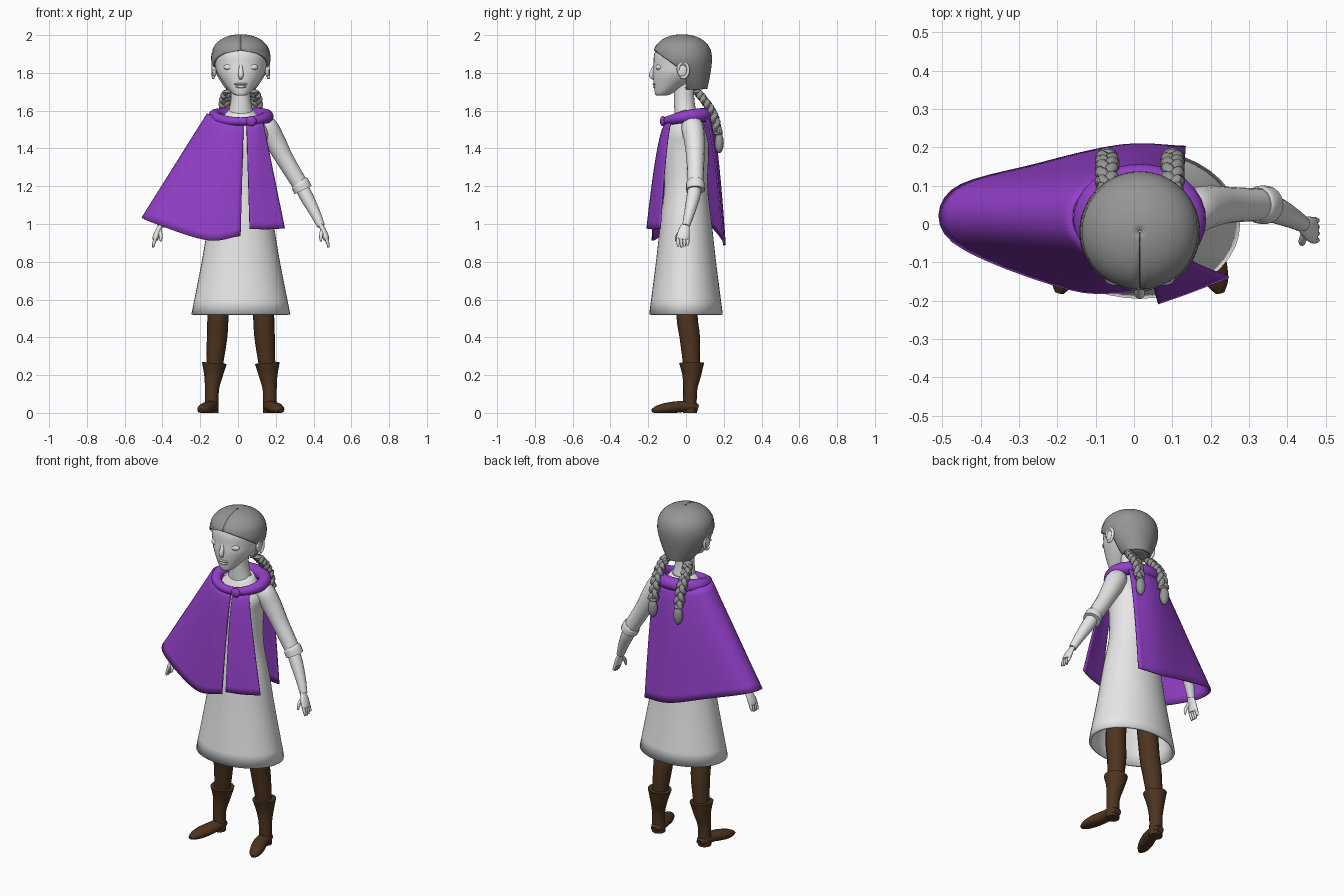
import bpy
import bmesh
from math import sin, cos, pi, radians, acos
from mathutils import Vector, Matrix

if "Cube" in bpy.data.objects:
    bpy.data.objects.remove(bpy.data.objects["Cube"])

MIDDLE = .015  # x of the body's middle line
SIDES = (("left", 1), ("right", -1))
ALONG_X, ALONG_Y, ALONG_Z = Matrix.Identity(3)


def material(name, *rgb):
    mat = bpy.data.materials.new(name)
    mat.use_nodes = True
    mat.diffuse_color = (*rgb, 1)
    mat.node_tree.nodes["Principled BSDF"].inputs["Base Color"].default_value = (*rgb, 1)
    return mat


WHITE = material("pale_grey", .8, .8, .8)
HAIR = material("hair_grey", .3, .3, .3)
PURPLE = material("cape_purple", .29, .05, .58)
BROWN = material("boot_brown", .075, .035, .014)


def spline(points, steps=4):
    """Smooth curve through tuples of any length."""
    knots = [Vector(point) for point in points]
    knots = [2 * knots[0] - knots[1]] + knots + [2 * knots[-1] - knots[-2]]
    curve = []
    for before, start, end, after in zip(knots, knots[1:], knots[2:], knots[3:]):
        for step in range(steps):
            t = step / steps
            leave, arrive = (end - before) / 2, (after - start) / 2
            bend = 3 * (end - start) - 2 * leave - arrive
            twist = 2 * (start - end) + leave + arrive
            curve.append(start + t * (leave + t * (bend + t * twist)))
    return curve + [knots[-2]]


def finish(name, bm, mat, thick=0):
    bmesh.ops.recalc_face_normals(bm, faces=bm.faces)
    mesh = bpy.data.meshes.new(name)
    bm.to_mesh(mesh)
    bm.free()
    mesh.materials.append(mat)
    for face in mesh.polygons:
        face.use_smooth = True
    mesh.set_sharp_from_angle(angle=radians(45))
    part = bpy.data.objects.new(name, mesh)
    bpy.context.collection.objects.link(part)
    if thick:
        modifier = part.modifiers.new("thickness", "SOLIDIFY")
        modifier.thickness = thick
        modifier.offset = 0


def skin(name, rows, mat, closed=True, capped=True, thick=0):
    """Join rows of points into a surface that never dips below the ground."""
    bm = bmesh.new()
    grid = [[bm.verts.new((x, y, max(z, 0))) for x, y, z in row] for row in rows]
    count = len(grid[0])
    for low, high in zip(grid, grid[1:]):
        for i in range(count if closed else count - 1):
            j = (i + 1) % count
            bm.faces.new((low[i], low[j], high[j], high[i]))
    if closed and capped:
        bm.faces.new(grid[0])
        bm.faces.new(grid[-1])
    finish(name, bm, mat, thick)


def arc(y, z, rx, ry, gap=0, count=40):
    """Level ellipse that leaves an angle open on both sides of the front."""
    angles = [gap + 2 * (pi - gap) * i / count for i in range(count + 1)]
    return [(MIDDLE + rx * sin(a), y - ry * cos(a), z) for a in angles]


def stack(name, rings, mat, **options):
    """Body part from level ellipses: y, z, x radius, y radius."""
    skin(name, [arc(*ring)[:-1] for ring in spline(rings)], mat, **options)


def tube(name, points, mat, side=1, ref=ALONG_Y, flat=1, steps=4, count=16):
    """Tube along x, y, z, radius; flat squeezes it across the ref axis."""
    path = spline(points, steps)
    centres = [Vector((MIDDLE + side * x, y, z)) for x, y, z, radius in path]
    rows = []
    for i, centre in enumerate(centres):
        tangent = centres[min(i + 1, len(path) - 1)] - centres[max(i - 1, 0)]
        across = tangent.cross(ref).normalized()
        up = across.cross(tangent).normalized()
        radius = path[i][-1]
        angles = [2 * pi * k / count for k in range(count)]
        rows.append([centre + radius * (up * cos(a) + flat * across * sin(a)) for a in angles])
    skin(name, rows, mat)


def ball(name, place, size, mat, side=1):
    x, y, z = place
    bm = bmesh.new()
    bmesh.ops.create_uvsphere(
        bm, u_segments=20, v_segments=12, radius=1,
        matrix=Matrix.Translation((MIDDLE + side * x, y, z)) @ Matrix.Diagonal((*size, 1)))
    finish(name, bm, mat)


# Dress, open at the hem
stack("dress", [(0, .52, .255, .188), (0, .8, .2, .152), (0, 1, .166, .13),
                (0, 1.2, .127, .108), (0, 1.4, .127, .114), (0, 1.5, .135, .095),
                (.01, 1.6, .06, .055)], WHITE, capped=False, thick=.014)

# Neck, head and face
stack("neck", [(-.01, 1.76, .055, .055), (-.01, 1.66, .053, .054), (0, 1.57, .07, .06)], WHITE)
stack("head", [(-.13, 1.68, .024, .026), (-.115, 1.695, .05, .05), (-.045, 1.785, .118, .13),
               (-.025, 1.84, .136, .147), (-.02, 1.9, .143, .148), (-.02, 1.95, .118, .122),
               (-.02, 1.98, .05, .05)], WHITE)
tube("nose", [(0, -.16, 1.85, .008), (0, -.182, 1.79, .014), (0, -.17, 1.77, .008)], WHITE)
ball("upper_lip", (0, -.164, 1.741), (.037, .013, .007), WHITE)
ball("lower_lip", (0, -.16, 1.727), (.03, .015, .008), WHITE)
for name, side in SIDES:
    ball(name + "_eye", (.06, -.142, 1.83), (.032, .019, .017), WHITE, side)
    ball(name + "_ear", (.14, -.02, 1.815), (.012, .027, .038), WHITE, side)
    rim = [radians(angle) for angle in range(-120, 181, 30)]
    tube(name + "_ear_rim", [(.146, -.015 + .027 * cos(a), 1.815 + .04 * sin(a), .008)
                             for a in rim], WHITE, side, ref=ALONG_X, steps=2)

# Hair cap: domed above, tapering to the nape, open where the face shows
hair_rows = []
for i in range(-12, 13):
    height = sin(pi / 2 * i / 12)
    if height > 0:
        z, y = 1.87 + .13 * height, -.02
        radius = max(.153 * (1 - height ** 2.6) ** .5, .002)
    else:
        taper = (-height) ** 1.5
        z, y, radius = 1.87 + .155 * height, -.02 + .055 * taper, .153 - .08 * taper
    hairline = -1.4 * max(0, z - 1.8)
    gap = acos(max(-1, min(1, (y - hairline) / radius)))
    hair_rows.append(arc(y, z, radius, radius, gap))
skin("hair", hair_rows, HAIR, closed=False, thick=.009)
ball("hair_underside", (0, .035, 1.722), (.07, .062, .012), HAIR)

# Braids: three woven strands, ties and a tuft
path = spline([(.07, .06, 1.7), (.085, .1, 1.65), (.085, .145, 1.58), (.085, .17, 1.48)], 10)
for name, side in SIDES:
    for strand in range(3):
        points = []
        for i, (x, y, z) in enumerate(path):
            turn = 2 * pi * (2.3 * i / len(path) + strand / 3)
            points.append((x + .017 * sin(turn), y + .011 * sin(2 * turn), z, .0155))
        tube(f"{name}_braid_strand_{strand}", points, HAIR, side, ref=ALONG_X, steps=1, count=8)
    for end, place in (("upper", path[0]), ("lower", path[-1])):
        ball(f"{name}_{end}_braid_tie", place, (.027, .025, .011), HAIR, side)
    ball(name + "_braid_tuft", (.085, .176, 1.43), (.028, .024, .055), HAIR, side)

# Arms with rolled sleeves and hands
for name, side in SIDES:
    tube(name + "_sleeve", [(.09, .02, 1.545, .035), (.135, .033, 1.515, .058),
                            (.18, .045, 1.44, .055), (.235, .05, 1.34, .047),
                            (.32, .05, 1.2, .042)], WHITE, side)
    tube(name + "_cuff", [(.308, .05, 1.22, .045), (.315, .05, 1.21, .05),
                          (.33, .05, 1.18, .05)], WHITE, side)
    tube(name + "_forearm", [(.31, .05, 1.22, .034), (.345, .04, 1.15, .036),
                             (.39, .02, 1.065, .029), (.425, 0, .99, .021)], WHITE, side)
    tube(name + "_palm", [(.42, 0, 1, .02), (.437, -.01, .965, .03), (.45, -.016, .93, .034),
                          (.453, -.018, .917, .03)], WHITE, side, flat=.5)
    for finger in range(4):
        y = .017 * finger - .042
        tip = .875 + .003 * (finger - 1) ** 2
        tube(f"{name}_finger_{finger}", [(.45, y, .93, .009), (.46, y, .9, .0085),
                                         (.465, y, tip, .005)], WHITE, side, count=8)
    tube(name + "_thumb", [(.43, -.025, .965, .011), (.424, -.046, .935, .01),
                           (.424, -.052, .908, .005)], WHITE, side, count=8)

# Legs and boots
for name, side in SIDES:
    tube(name + "_legging", [(.1, 0, .8, .06), (.12, .005, .52, .056), (.126, .02, .4, .054),
                             (.14, .03, .24, .043)], BROWN, side)
    tube(name + "_boot_shaft", [(.14, .03, .264, .066), (.145, .03, .2, .05),
                                (.153, .022, .12, .037), (.154, .02, 0, .037)], BROWN, side)
    tube(name + "_boot_foot", [(.152, .064, .026, .022), (.154, .03, .034, .037),
                               (.165, -.04, .032, .04), (.186, -.1, .024, .04),
                               (.202, -.15, .017, .03), (.21, -.18, .012, .012)],
         BROWN, side, ref=ALONG_X, flat=.75)


def drape(name, neckline, hem, rows=16):
    """Cloth falling from neckline to hem, filling out early in depth."""
    skirt = list(zip(spline(neckline, 6), spline(hem, 6)))
    cloth = []
    for row in range(rows + 1):
        t = row / rows
        cloth.append([(top.x + (low.x - top.x) * t, top.y + (low.y - top.y) * t ** .6,
                       top.z + (low.z - top.z) * t) for top, low in skirt])
    skin(name, cloth, PURPLE, closed=False, thick=.008)


# Cape: wide drape over the right arm and back, narrow panel at the left front
drape("cape_drape",
      [(.03, -.105, 1.53), (-.07, -.095, 1.55), (-.15, -.03, 1.58), (-.155, .05, 1.58),
       (-.09, .11, 1.57), (.02, .13, 1.57), (.13, .1, 1.57)],
      [(.014, -.174, .937), (-.17, -.168, .915), (-.472, -.045, 1.015), (-.476, .085, 1.03),
       (-.25, .155, .965), (-.03, .204, .9), (.135, .2, .887)])
drape("cape_left_panel",
      [(.045, -.105, 1.535), (.09, -.1, 1.54), (.13, -.075, 1.55)],
      [(.062, -.206, .975), (.15, -.175, .972), (.247, -.137, .977)])

# Folded hood collar dipping to a round clasp
collar = []
for i in range(33):
    angle = .4 + 2 * pi * i / 32
    front = ((1 + cos(angle)) / 2) ** 2
    collar.append((.14 * sin(angle), .005 - .115 * cos(angle), 1.578 - .035 * front,
                   .037 - .015 * front))
tube("collar", collar, PURPLE, ref=ALONG_Z, steps=1)
ball("clasp", (.055, -.123, 1.545), (.028, .015, .027), PURPLE)
